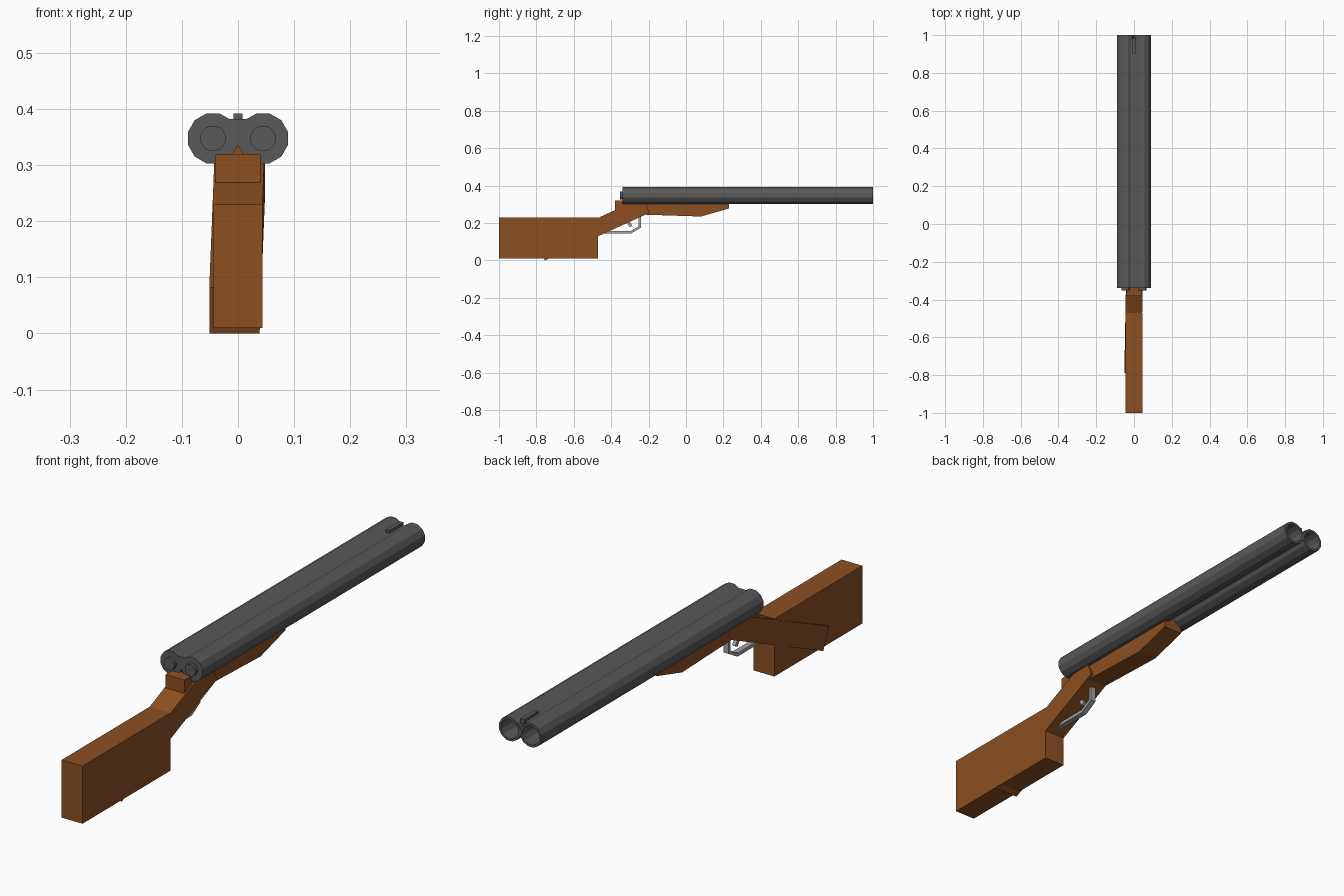
import bpy, bmesh, math

if "Cube" in bpy.data.objects:
    bpy.data.objects.remove(bpy.data.objects["Cube"])


def material(name, rgb):
    m = bpy.data.materials.new(name)
    m.diffuse_color = (*rgb, 1)
    m.use_nodes = True
    m.node_tree.nodes["Principled BSDF"].inputs["Base Color"].default_value = m.diffuse_color
    return m


WOOD = material("brown wood", (0.26, 0.079, 0.016))
STEEL = material("dark steel", (0.1, 0.1, 0.1))
SILVER = material("light metal", (0.36, 0.36, 0.37))


def finish(name, bm, mat):
    bmesh.ops.recalc_face_normals(bm, faces=bm.faces)
    me = bpy.data.meshes.new(name)
    bm.to_mesh(me)
    bm.free()
    me.materials.append(mat)
    ob = bpy.data.objects.new(name, me)
    bpy.context.collection.objects.link(ob)
    return ob


def side_profile(name, pts, half, mat, skew=0.0, pivot=0.0):
    """Extrude a (y, z) outline along x; skew shifts x along y."""
    bm = bmesh.new()
    f = bm.faces.new([bm.verts.new((-half, y, z)) for y, z in pts])
    ext = bmesh.ops.extrude_face_region(bm, geom=[f])["geom"]
    for v in ext:
        if isinstance(v, bmesh.types.BMVert):
            v.co.x = half
    for v in bm.verts:
        v.co.x += skew * (v.co.y - pivot)
    return finish(name, bm, mat)


def lathe_y(name, cx, cz, rings, sides, mat):
    """Rings of (radius, y) joined into a tube with capped ends."""
    bm = bmesh.new()
    loops = []
    for r, y in rings:
        angles = [2 * math.pi * (i + 0.5) / sides for i in range(sides)]
        loops.append([bm.verts.new((cx + r * math.cos(a), y, cz + r * math.sin(a))) for a in angles])
    for a, b in zip(loops, loops[1:]):
        for i in range(sides):
            j = (i + 1) % sides
            bm.faces.new((a[i], a[j], b[j], b[i]))
    bm.faces.new(loops[0])
    bm.faces.new(loops[-1])
    return finish(name, bm, mat)


# Wooden butt, slightly crooked grip, and fore-end with its rear block
side_profile("butt_stock", [(-1, 0.01), (-0.47, 0.01), (-0.47, 0.23), (-1, 0.23)], 0.044, WOOD)
side_profile("grip", [(-0.755, 0.0), (-0.195, 0.255), (-0.23, 0.337), (-0.79, 0.082)],
             0.0445, WOOD, skew=0.018, pivot=-0.42)
side_profile("fore_end", [(-0.38, 0.235), (0.08, 0.235), (0.23, 0.278), (0.23, 0.335),
                          (-0.33, 0.335), (-0.33, 0.32), (-0.38, 0.32)], 0.04, WOOD)
bpy.data.objects["fore_end"].data.vertices[0].co.z = 0.25
for v in bpy.data.objects["fore_end"].data.vertices:
    if v.co.y < -0.37 and v.co.z < 0.3:
        v.co.y, v.co.z = -0.38, 0.25

# Twin hollow barrels with cartridge caps at the breech
for side, sx in (("left", -1), ("right", 1)):
    cx = sx * 0.0445
    lathe_y(side + "_barrel", cx, 0.3475,
            [(0.046, -0.34), (0.046, 1.0), (0.037, 1.0), (0.037, -0.3)], 12, STEEL)
    lathe_y(side + "_breech_cap", cx, 0.3475, [(0.023, -0.352), (0.023, -0.335)], 16, STEEL)

# Rib between the barrels and the front sight
bm = bmesh.new()
ends = [[bm.verts.new((x, y, z)) for x, z in ((-0.016, 0.382), (0.016, 0.382), (0, 0.358))]
        for y in (-0.34, 0.98)]
for i in range(3):
    j = (i + 1) % 3
    bm.faces.new((ends[0][i], ends[0][j], ends[1][j], ends[1][i]))
for e in ends:
    bm.faces.new(e)
finish("barrel_rib", bm, STEEL)
side_profile("front_sight", [(0.9, 0.375), (0.985, 0.375), (0.985, 0.392), (0.9, 0.392)], 0.008, STEEL)

# Trigger guard strip and trigger
side_profile("trigger_guard", [(-0.47, 0.144), (-0.295, 0.144), (-0.241, 0.175), (-0.241, 0.24),
                               (-0.253, 0.24), (-0.253, 0.182), (-0.298, 0.157), (-0.47, 0.157)],
             0.011, SILVER)
side_profile("trigger", [(-0.335, 0.225), (-0.3, 0.178), (-0.287, 0.186), (-0.318, 0.232)], 0.007, SILVER)
